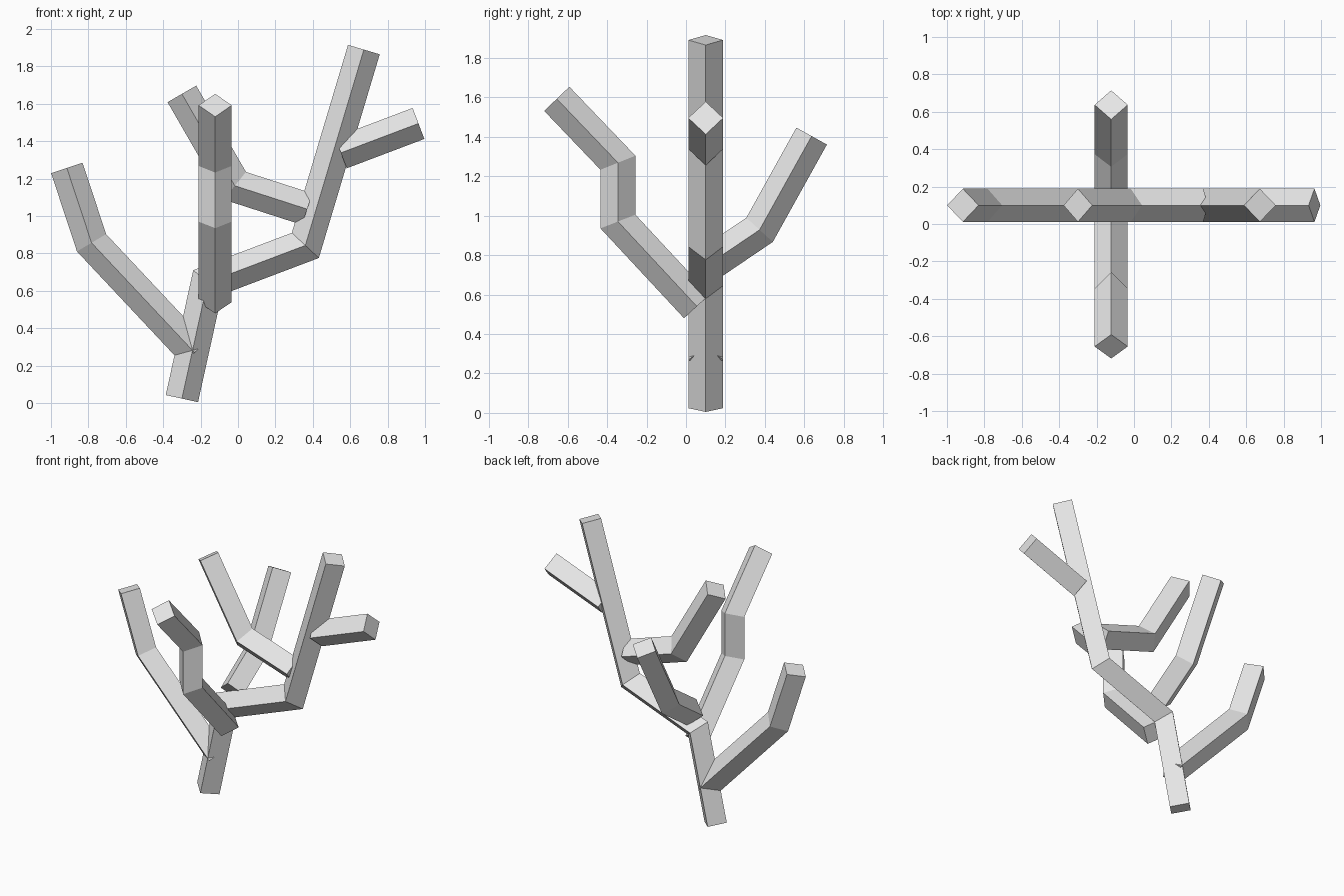
import bpy, bmesh
from mathutils import Vector

cube = bpy.data.objects.get("Cube")
if cube:
    bpy.data.objects.remove(cube, do_unlink=True)

RADIUS = 0.0885      # half diagonal of the square limbs
TRUNK_Y = 0.10       # plane of the trunk and side limbs
CROSS_X = -0.122     # plane of the front and back limbs

grey = bpy.data.materials.new("plain_grey")
grey.use_nodes = True
grey.diffuse_color = (0.8, 0.8, 0.8, 1)
grey.node_tree.nodes["Principled BSDF"].inputs["Base Color"].default_value = (0.8, 0.8, 0.8, 1)


def limb(name, path, normal):
    """Square tube set on edge, mitred along a path lying in one plane."""
    normal = Vector(normal)
    bm = bmesh.new()
    rings = []
    for i, p in enumerate(path):
        into = (p - path[i - 1]).normalized() if i else None
        out = (path[i + 1] - p).normalized() if i + 1 < len(path) else into
        into = into or out
        side = normal.cross(into + out).normalized()
        side *= RADIUS / side.dot(normal.cross(into))
        deep = normal * RADIUS
        rings.append([bm.verts.new(p + d) for d in (side, deep, -side, -deep)])
    for a, b in zip(rings, rings[1:]):
        for k in range(4):
            n = (k + 1) % 4
            bm.faces.new((a[k], a[n], b[n], b[k]))
    bm.faces.new(rings[0])
    bm.faces.new(rings[-1])
    bmesh.ops.recalc_face_normals(bm, faces=bm.faces)
    mesh = bpy.data.meshes.new(name)
    bm.to_mesh(mesh)
    bm.free()
    mesh.materials.append(grey)
    bpy.context.collection.objects.link(bpy.data.objects.new(name, mesh))


# Trunk and the limbs beside it, as x and z points
SIDE_LIMBS = {
    "trunk": [(-0.30, 0.024), (-0.163, 0.645), (0.36, 0.843), (0.673, 1.89)],
    "low_right_branch": [(-0.232, 0.27), (-0.783, 0.857), (-0.915, 1.257)],
    "inner_branch": [(0.37, 1.037), (-0.017, 1.162), (-0.30, 1.653)],
    "high_left_branch": [(0.55, 1.338), (0.965, 1.495)],
}
for name, points in SIDE_LIMBS.items():
    limb(name, [Vector((x, TRUNK_Y, z)) for x, z in points], (0, 1, 0))

# Limbs growing forward and back, as y and z points
CROSS_LIMBS = {
    "front_branch": [(0.055, 0.54), (-0.345, 0.97), (-0.345, 1.268), (-0.655, 1.592)],
    "back_branch": [(0.11, 0.75), (0.373, 0.928), (0.637, 1.403)],
}
for name, points in CROSS_LIMBS.items():
    limb(name, [Vector((CROSS_X, y, z)) for y, z in points], (1, 0, 0))
